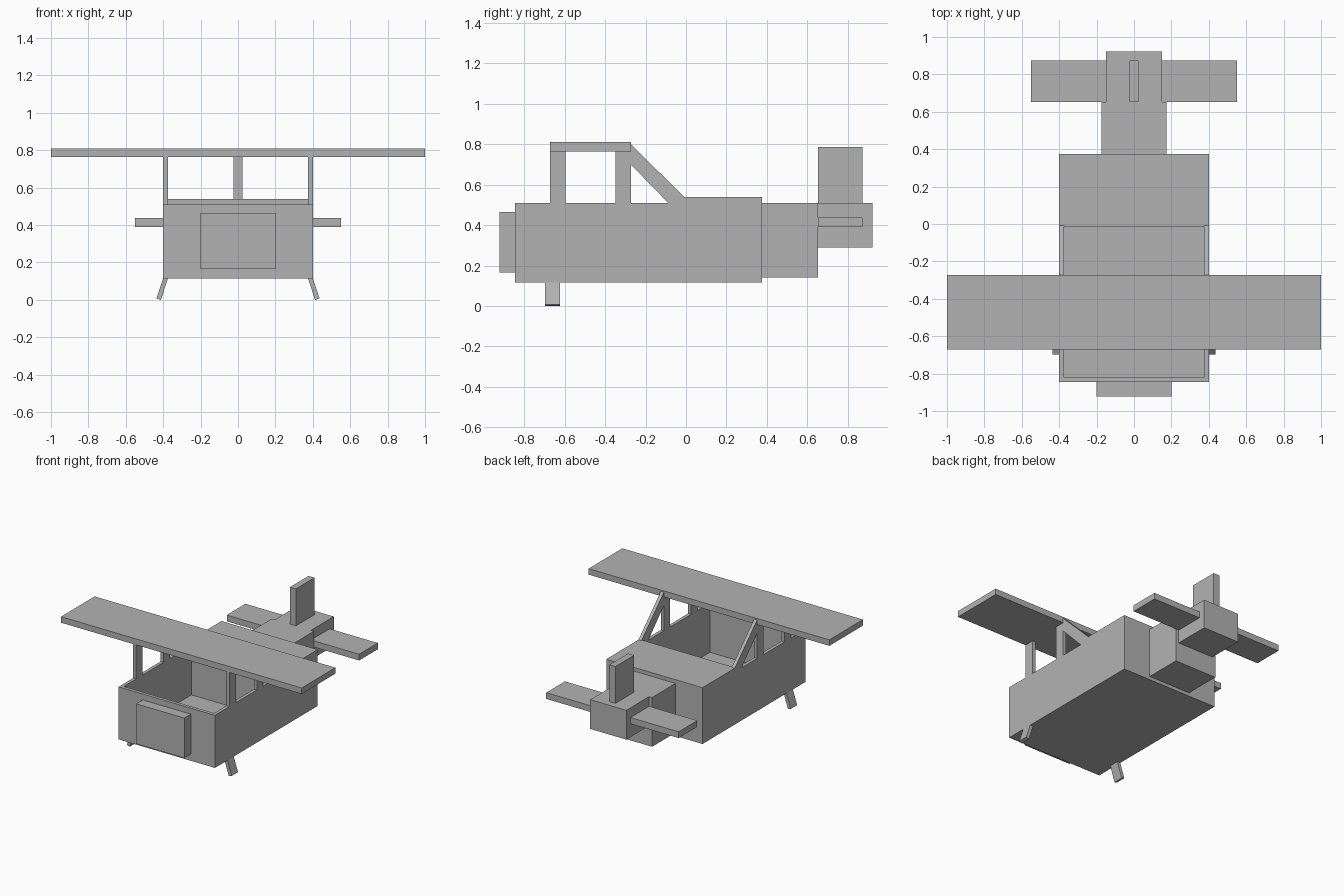
import bpy
import bmesh

cube = bpy.data.objects.get("Cube")
if cube:
    bpy.data.objects.remove(cube, do_unlink=True)

grey = bpy.data.materials.new("light_grey")
grey.use_nodes = True
grey.diffuse_color = (0.45, 0.45, 0.45, 1)
grey.node_tree.nodes["Principled BSDF"].inputs["Base Color"].default_value = grey.diffuse_color


def prism(name, outline, offset):
    """Extrude a flat outline of 3D points along an offset."""
    bm = bmesh.new()
    face = bm.faces.new([bm.verts.new(p) for p in outline])
    ext = bmesh.ops.extrude_face_region(bm, geom=[face], use_keep_orig=True)
    moved = [v for v in ext["geom"] if isinstance(v, bmesh.types.BMVert)]
    bmesh.ops.translate(bm, verts=moved, vec=offset)
    bmesh.ops.recalc_face_normals(bm, faces=bm.faces)
    mesh = bpy.data.meshes.new(name)
    bm.to_mesh(mesh)
    bm.free()
    mesh.materials.append(grey)
    obj = bpy.data.objects.new(name, mesh)
    bpy.context.collection.objects.link(obj)
    return obj


def box(name, x, y, z):
    """Box from (low, high) ranges."""
    base = [(x[0], y[0], z[0]), (x[1], y[0], z[0]), (x[1], y[1], z[0]), (x[0], y[1], z[0])]
    return prism(name, base, (0, 0, z[1] - z[0]))


def mirrored(obj):
    """Repeat a part on the other side."""
    mod = obj.modifiers.new("Mirror", 'MIRROR')
    mod.use_axis[0] = True
    mod.use_clip = False
    mod.merge_threshold = 0


HALF, WALL = 0.4, 0.025
FRONT, DECK, BACK = -0.845, -0.017, 0.375
BOTTOM, RIM = 0.115, 0.51
INNER = HALF - WALL

# Fuselage: open cockpit tub with a solid, slightly raised rear deck
bm = bmesh.new()
rings = []
for hx, y0, y1, z in ((HALF, FRONT, DECK, BOTTOM), (HALF, FRONT, DECK, RIM),
                      (INNER, FRONT + WALL, DECK, RIM),
                      (INNER, FRONT + WALL, DECK, BOTTOM + WALL)):
    rings.append([bm.verts.new(p) for p in ((-hx, y1, z), (-hx, y0, z), (hx, y0, z), (hx, y1, z))])
for low, high in zip(rings, rings[1:]):
    for i in range(3):
        bm.faces.new((low[i], low[i + 1], high[i + 1], high[i]))
bm.faces.new(rings[0][::-1])
bm.faces.new(rings[-1])
bmesh.ops.recalc_face_normals(bm, faces=bm.faces)
mesh = bpy.data.meshes.new("cockpit_tub")
bm.to_mesh(mesh)
bm.free()
mesh.materials.append(grey)
bpy.context.collection.objects.link(bpy.data.objects.new("cockpit_tub", mesh))
box("rear_deck", (-HALF, HALF), (DECK, BACK), (BOTTOM, 0.538))

# Nose, tail boom and tail
box("nose_cowl", (-0.2, 0.2), (-0.922, FRONT), (0.165, 0.465))
box("tail_boom", (-0.175, 0.175), (BACK, 0.652), (0.14, RIM))
box("tail_block", (-0.15, 0.15), (0.652, 0.922), (0.29, RIM))
box("tail_fin", (-0.025, 0.025), (0.652, 0.873), (RIM, 0.787))
mirrored(box("tailplane", (0.15, 0.55), (0.652, 0.873), (0.39, 0.437)))

# Wing and its supports
WING_FRONT, WING_BACK, WING_LOW = -0.672, -0.273, 0.765
box("wing", (-1, 1), (WING_FRONT, WING_BACK), (WING_LOW, 0.81))
for name, y in (("front_post", WING_FRONT), ("rear_post", WING_BACK - 0.075)):
    mirrored(box(name, (INNER, HALF), (y, y + 0.075), (RIM, WING_LOW)))
side = [(WING_BACK, 0.8), (WING_BACK, 0.7), (-0.088, RIM), (DECK, RIM), (-0.007, 0.538)]
mirrored(prism("diagonal_strut", [(INNER, y, z) for y, z in side], (WALL, 0, 0)))

# Splayed landing legs
leg = [(0.412, 0), (0.436, 0.008), (0.399, 0.118), (0.374, 0.116)]
mirrored(prism("landing_leg", [(x, -0.697, z) for x, z in leg], (0, 0.075, 0)))
